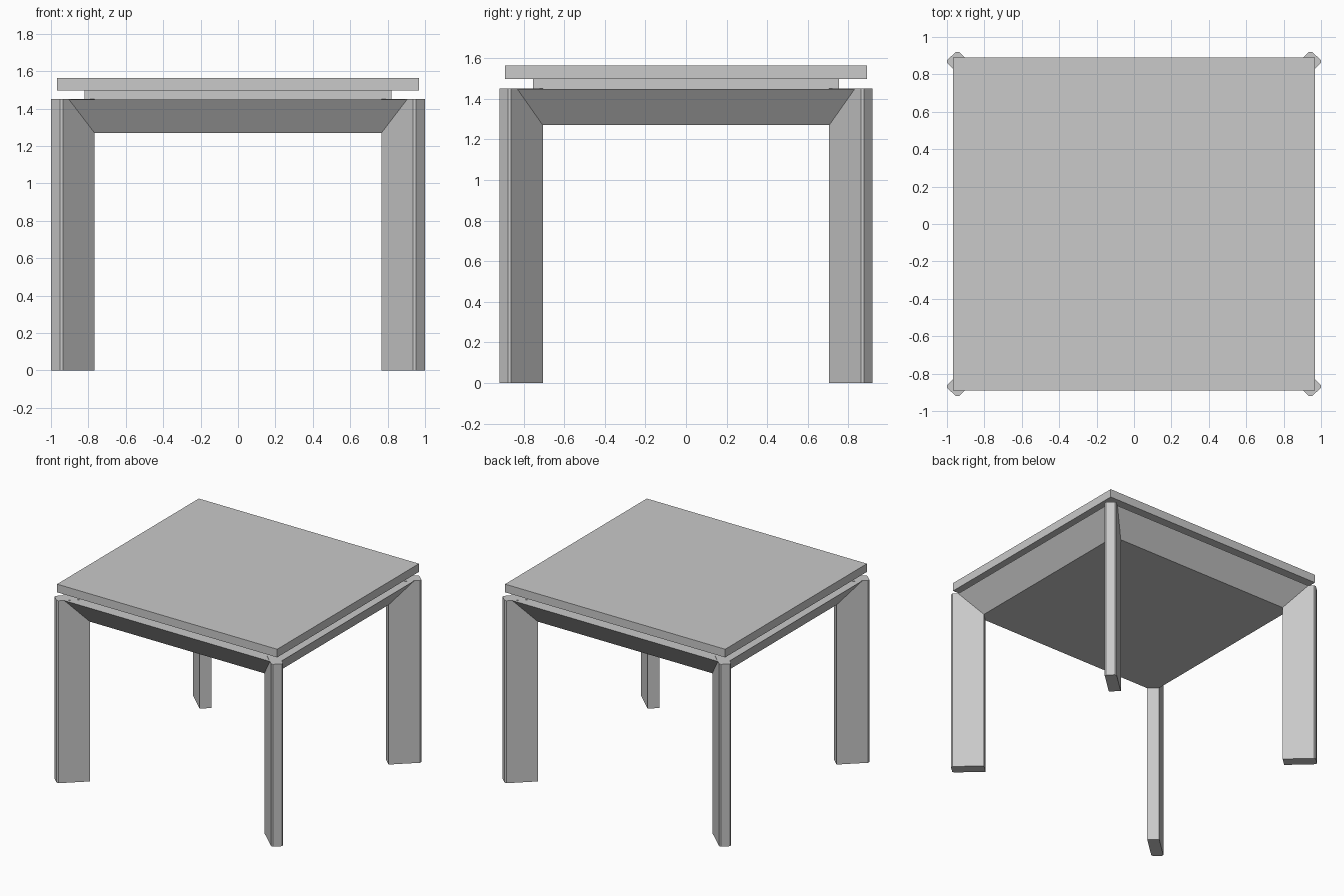
import bpy

cube = bpy.data.objects.get("Cube")
if cube:
    bpy.data.objects.remove(cube, do_unlink=True)

# Single grey finish
grey = bpy.data.materials.new("plain grey")
grey.use_nodes = True
colour = (0.588, 0.588, 0.588, 1)
grey.diffuse_color = colour
grey.node_tree.nodes["Principled BSDF"].inputs["Base Color"].default_value = colour

DEPTH = 0.92  # plan depth relative to width


def loft(name, lower, upper, z0, z1):
    """Closed solid between two matching plan outlines."""
    n = len(lower)
    verts = [(x, y, z0) for x, y in lower] + [(x, y, z1) for x, y in upper]
    faces = [tuple(reversed(range(n))), tuple(range(n, 2 * n))]
    faces += [(i, (i + 1) % n, (i + 1) % n + n, i + n) for i in range(n)]
    mesh = bpy.data.meshes.new(name)
    mesh.from_pydata(verts, [], faces)
    mesh.materials.append(grey)
    obj = bpy.data.objects.new(name, mesh)
    bpy.context.collection.objects.link(obj)
    return obj


def rect(half):
    return [(sx * half, sy * half * DEPTH)
            for sx, sy in ((-1, -1), (1, -1), (1, 1), (-1, 1))]


# Top, recessed spacer and tapered apron
loft("table_top", rect(0.968), rect(0.968), 1.498, 1.563)
loft("spacer", rect(0.82), rect(0.82), 1.449, 1.498)
loft("apron", rect(0.831), rect(0.968), 1.27, 1.449)

# Diagonal corner legs with clipped outer corners
plan = [(0.831, 0.767), (1, 0.936), (1, 0.952),
        (0.952, 1), (0.936, 1), (0.767, 0.831)]
for side, sx in (("left", 1), ("right", -1)):
    for end, sy in (("front", -1), ("back", 1)):
        outline = [(sx * x, sy * y * DEPTH) for x, y in plan]
        if sx * sy < 0:
            outline.reverse()
        loft(f"{end}_{side}_leg", outline, outline, 0, 1.45)
